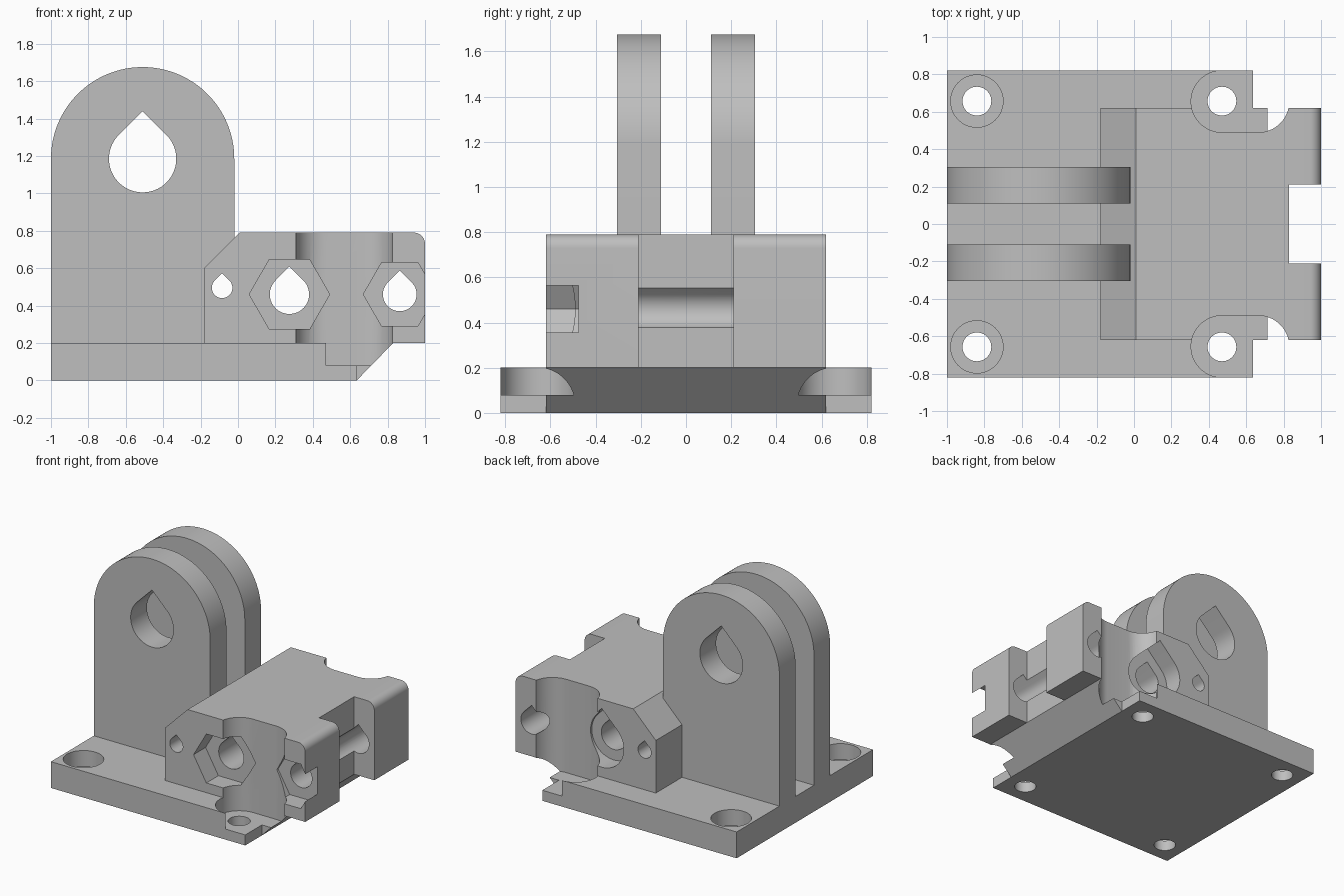
import bpy, bmesh
from math import sin, cos, radians, sqrt
from mathutils import Vector

cube = bpy.data.objects.get("Cube")
if cube:
    bpy.data.objects.remove(cube, do_unlink=True)

grey = bpy.data.materials.new("plain grey")
grey.use_nodes = True
colour = (0.52, 0.52, 0.52, 1)
grey.diffuse_color = colour
grey.node_tree.nodes["Principled BSDF"].inputs["Base Color"].default_value = colour


def arc(cx, cy, r, start, end, steps=24):
    angles = [radians(start + (end - start) * i / steps) for i in range(steps + 1)]
    return [(cx + r * cos(a), cy + r * sin(a)) for a in angles]


def circle(cx, cy, r):
    return arc(cx, cy, r, 0, 360, 48)[:-1]


def teardrop(cx, cz, r):
    return arc(cx, cz, r, 135, 405, 40) + [(cx, cz + r * sqrt(2))]


def hexagon(cx, cz, r):
    return arc(cx, cz, r, 0, 360, 6)[:-1]


def prism(name, points, axis, low, high):
    """Extrude a profile along y (points are x, z) or z (points are x, y)."""
    bm = bmesh.new()
    place = (lambda p: (p[0], low, p[1])) if axis == "y" else (lambda p: (p[0], p[1], low))
    face = bm.faces.new([bm.verts.new(place(p)) for p in points])
    top = bmesh.ops.extrude_face_region(bm, geom=[face])["geom"]
    shift = Vector((0, high - low, 0)) if axis == "y" else Vector((0, 0, high - low))
    bmesh.ops.translate(bm, vec=shift, verts=[v for v in top if isinstance(v, bmesh.types.BMVert)])
    bmesh.ops.recalc_face_normals(bm, faces=bm.faces)
    mesh = bpy.data.meshes.new(name)
    bm.to_mesh(mesh)
    bm.free()
    mesh.materials.append(grey)
    obj = bpy.data.objects.new(name, mesh)
    bpy.context.collection.objects.link(obj)
    return obj


def rectangle(x0, x1, y0, y1):
    return [(x0, y0), (x1, y0), (x1, y1), (x0, y1)]


def combine(target, tool, operation):
    mod = target.modifiers.new(operation, "BOOLEAN")
    mod.operation, mod.solver, mod.object = operation, "EXACT", tool
    bpy.context.view_layer.objects.active = target
    bpy.ops.object.modifier_apply(modifier=mod.name)
    bpy.data.objects.remove(tool, do_unlink=True)


def cut(*shape):
    combine(bracket, prism("cutter", *shape), "DIFFERENCE")


# Mounting plate
bracket = prism("hinge_bracket", rectangle(-1, 0.635, -0.82, 0.82), "z", 0, 0.2)

# Clamp block with sloped back, rounded front corner and chamfered nose
block = [(-0.18, 0), (0.635, 0), (0.83, 0.2), (1, 0.2)]
block += arc(0.94, 0.73, 0.06, 0, 90, 10) + [(0.01, 0.79), (-0.18, 0.6)]
combine(bracket, prism("clamp_block", block, "y", -0.62, 0.62), "UNION")

# Gap between the two arms
cut(rectangle(0.83, 1.2, -0.21, 0.21), "z", 0.1, 1)

# Pair of hinge lugs
lug = [(-1, 0.1)] + [(-0.02, 0.1)] + arc(-0.51, 1.185, 0.49, 0, 180, 64)
for low, high in ((-0.305, -0.11), (0.11, 0.305)):
    combine(bracket, prism("hinge_lug", lug, "y", low, high), "UNION")

# Screw holes in the plate, with round recesses and open side pockets
for side in (-1, 1):
    y = 0.657 * side
    cut(circle(-0.84, y, 0.14), "z", 0.08, 0.3)
    for x in (-0.84, 0.47):
        cut(circle(x, y, 0.077), "z", -0.1, 0.15)
    pocket = [(0.47, 0.95)] + arc(0.47, 0.655, 0.165, 90, 270)
    pocket += arc(0.665, 0.655, 0.165, 270, 360, 16) + [(0.83, 0.95)]
    cut([(px, py * side) for px, py in pocket], "z", 0.08, 1)

# Cross holes through the lugs and the block
for x, z, r in ((-0.51, 1.185, 0.18), (0.275, 0.46, 0.105),
                (0.865, 0.46, 0.09), (-0.085, 0.495, 0.055)):
    cut(teardrop(x, z, r), "y", -1, 1)

# Nut recesses at the front, screw head recess at the back
cut(hexagon(0.275, 0.46, 0.215), "y", -0.8, -0.475)
cut(hexagon(0.865, 0.46, 0.195), "y", -0.8, -0.475)
cut(teardrop(0.275, 0.46, 0.185), "y", 0.475, 0.8)

# Smooth curved walls, sharp edges
bpy.ops.object.select_all(action="DESELECT")
bracket.select_set(True)
bpy.context.view_layer.objects.active = bracket
bpy.ops.object.shade_smooth_by_angle(angle=radians(25))
